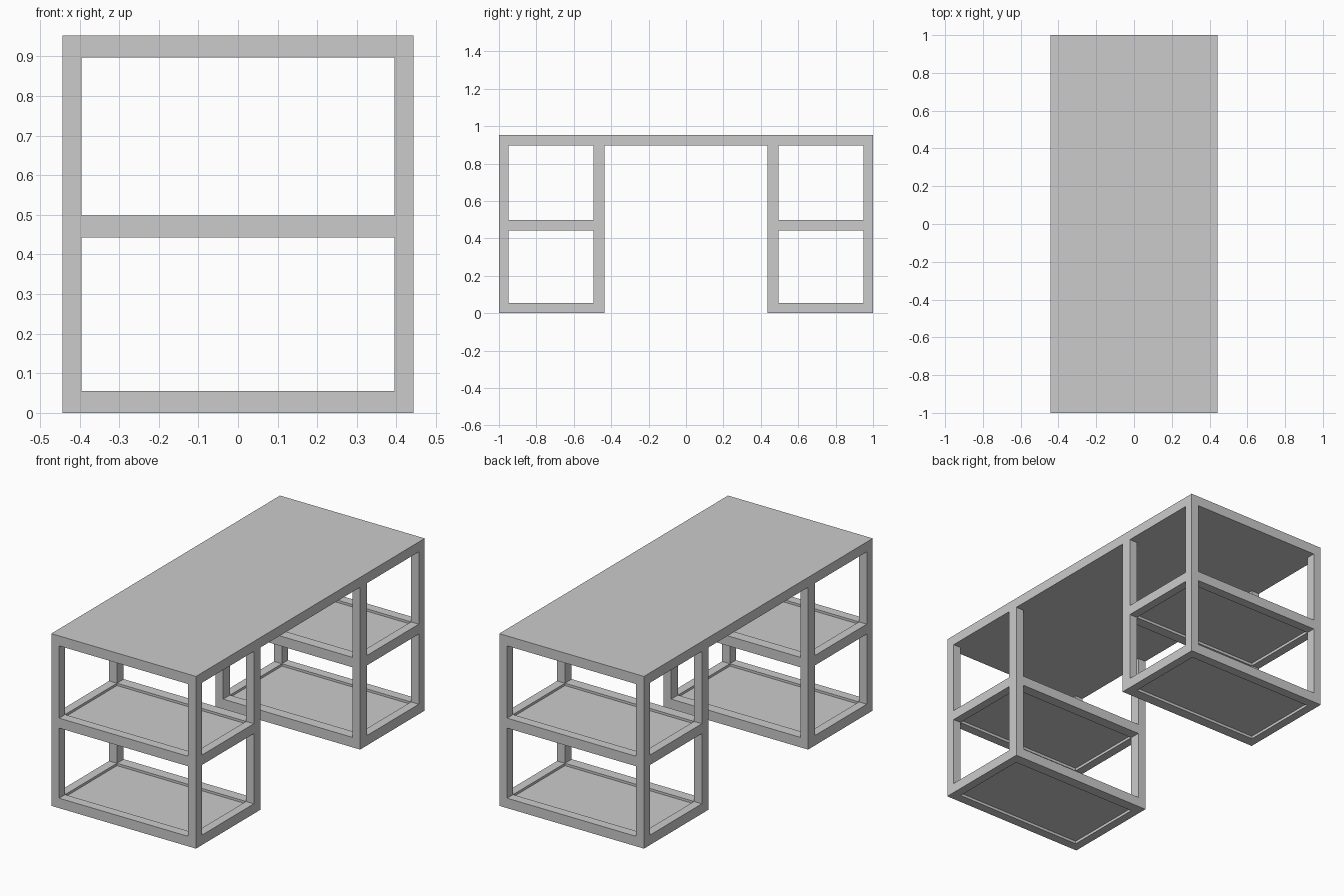
import bpy, bmesh
from mathutils import Vector

if "Cube" in bpy.data.objects:
    bpy.data.objects.remove(bpy.data.objects["Cube"])

X, XI = 0.443, 0.395                              # half width, inner face of posts
YA, YB, YC, YD = 0.435, 0.494, 0.948, 1.0         # pedestal post faces along y
H, T = 0.953, 0.055                               # height, rail thickness


def box(name, lo, hi):
    lo, hi = Vector(lo), Vector(hi)
    bm = bmesh.new()
    bmesh.ops.create_cube(bm, size=1)
    for v in bm.verts:
        v.co = Vector(v.co[i] * (hi[i] - lo[i]) for i in range(3))
    me = bpy.data.meshes.new(name)
    bm.to_mesh(me)
    bm.free()
    ob = bpy.data.objects.new(name, me)
    ob.location = (lo + hi) / 2
    bpy.context.collection.objects.link(ob)
    return ob


def span(a, b, s):
    return (a, b) if s > 0 else (-b, -a)


# desk top slab
box("desk_top", (-X, -YD, H - T), (X, YD, H))

for side, sy in (("front", -1), ("back", 1)):
    # four posts of each pedestal
    for place, a, b in (("inner", YA, YB), ("outer", YC, YD)):
        y0, y1 = span(a, b, sy)
        for hand, sx in (("left", -1), ("right", 1)):
            x0, x1 = span(XI, X, sx)
            box(f"{side}_{place}_{hand}_post", (x0, y0, 0), (x1, y1, H - T))
    # lower and middle shelf frames with recessed panels
    for level, z in (("lower", 0.0), ("middle", 0.443)):
        for place, a, b in (("inner", YA, YB), ("outer", YC, YD)):
            y0, y1 = span(a, b, sy)
            box(f"{side}_{level}_{place}_rail", (-XI, y0, z), (XI, y1, z + T))
        y0, y1 = span(YB, YC, sy)
        for hand, sx in (("left", -1), ("right", 1)):
            x0, x1 = span(XI, X, sx)
            box(f"{side}_{level}_{hand}_rail", (x0, y0, z), (x1, y1, z + T))
        box(f"{side}_{level}_shelf_panel", (-XI, y0, z + 0.015), (XI, y1, z + 0.042))
